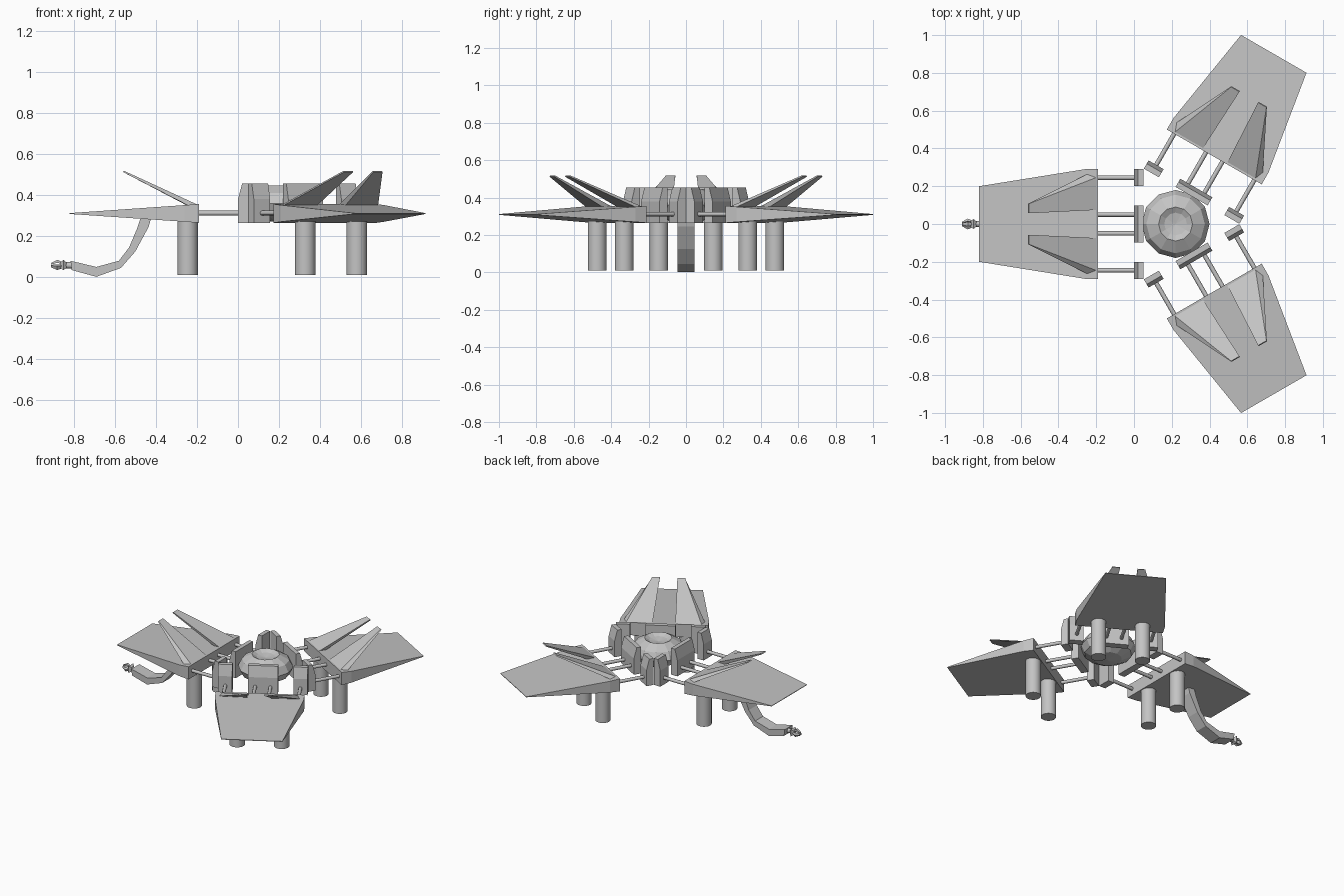
import bpy, bmesh, math
from mathutils import Matrix, Vector

cube = bpy.data.objects.get("Cube")
if cube:
    bpy.data.objects.remove(cube, do_unlink=True)

grey = bpy.data.materials.new("hull grey")
grey.use_nodes = True
grey.diffuse_color = (0.55, 0.55, 0.55, 1)
grey.node_tree.nodes["Principled BSDF"].inputs["Base Color"].default_value = (0.55, 0.55, 0.55, 1)

HUB = Matrix.Translation((0.22, 0, 0))


def finish(name, bm, matrix, smooth=False):
    bmesh.ops.recalc_face_normals(bm, faces=bm.faces)
    mesh = bpy.data.meshes.new(name)
    bm.to_mesh(mesh)
    bm.free()
    mesh.materials.append(grey)
    obj = bpy.data.objects.new(name, mesh)
    bpy.context.scene.collection.objects.link(obj)
    obj.matrix_world = matrix
    if smooth:
        bpy.ops.object.select_all(action='DESELECT')
        obj.select_set(True)
        bpy.context.view_layer.objects.active = obj
        bpy.ops.object.shade_smooth_by_angle(angle=math.radians(50))
    return obj


def loft(name, rings, matrix):
    """Closed solid through a row of rings with equal point counts."""
    bm = bmesh.new()
    rows = [[bm.verts.new(p) for p in ring] for ring in rings]
    n = len(rows[0])
    for a, b in zip(rows, rows[1:]):
        for i in range(n):
            j = (i + 1) % n
            bm.faces.new((a[i], a[j], b[j], b[i]))
    bm.faces.new(rows[0])
    bm.faces.new(rows[-1])
    return finish(name, bm, matrix)


def slab(r, half, low, high):
    return [(r, -half, low), (r, half, low), (r, half, high), (r, -half, high)]


def extrude_side(name, profile, t0, t1, matrix):
    return loft(name, [[(r, t, z) for r, z in profile] for t in (t0, t1)], matrix)


def cylinder(name, start, end, radius, sides, matrix):
    start, end = Vector(start), Vector(end)
    axis = end - start
    bm = bmesh.new()
    bmesh.ops.create_cone(bm, cap_ends=True, segments=sides, radius1=radius,
                          radius2=radius, depth=axis.length)
    turn = axis.to_track_quat('Z', 'Y').to_matrix().to_4x4()
    bm.transform(Matrix.Translation((start + end) / 2) @ turn)
    return finish(name, bm, matrix, smooth=True)


# Faceted hub with a dished top
bm = bmesh.new()
profile = [(0.0, 0.265), (0.09, 0.275), (0.155, 0.31), (0.18, 0.36), (0.155, 0.41),
           (0.09, 0.447), (0.06, 0.43), (0.0, 0.42)]
verts = [bm.verts.new((r, 0, z)) for r, z in profile]
edges = [bm.edges.new(pair) for pair in zip(verts, verts[1:])]
bmesh.ops.spin(bm, geom=verts + edges, cent=(0, 0, 0), axis=(0, 0, 1),
               angle=math.tau, steps=12, use_duplicate=False)
bmesh.ops.remove_doubles(bm, verts=bm.verts, dist=0.0005)
finish("hub", bm, HUB)

# Three identical arms, each built pointing along +x and turned about the hub
block_profile = [(0.17, 0.265), (0.22, 0.265), (0.22, 0.38), (0.2, 0.455), (0.17, 0.455)]
for arm, degrees in (("right", 180), ("back_left", 60), ("front_left", -60)):
    m = HUB @ Matrix.Rotation(math.radians(degrees), 4, 'Z')

    # Wedge wing, thick at the root and sharp at the tip
    loft(arm + "_wing", [slab(0.41, 0.29, 0.265, 0.356), slab(0.48, 0.29, 0.27, 0.351),
                         slab(1.04, 0.2, 0.308, 0.312)], m)

    # Mounting blocks around the hub
    extrude_side(arm + "_middle_block", block_profile, -0.098, 0.098, m)
    for s, side in ((1, "a"), (-1, "b")):
        extrude_side(arm + "_outer_block_" + side, block_profile, s * 0.2, s * 0.292, m)

        # Struts joining wing and blocks
        for t, place in ((0.05, "inner"), (0.245, "outer")):
            cylinder(f"{arm}_{place}_strut_{side}", (0.2, s * t, 0.312),
                     (0.43, s * t, 0.312), 0.012, 8, m)

        # Raked fin
        root = [(0.41, 0.075, 0.35), (0.41, 0.25, 0.35), (0.455, 0.27, 0.345), (0.46, 0.08, 0.345)]
        tip = [(0.775, 0.057, 0.518), (0.775, 0.108, 0.518), (0.78, 0.108, 0.512), (0.78, 0.057, 0.512)]
        loft(arm + "_fin_" + side, [[(r, s * t, z) for r, t, z in ring] for ring in (root, tip)], m)

        # Landing leg
        cylinder(arm + "_leg_" + side, (0.465, s * 0.145, 0.01), (0.465, s * 0.145, 0.3), 0.05, 20, m)

# Curled tail under the right wing: upper and lower edge at each joint
m = HUB @ Matrix.Rotation(math.pi, 4, 'Z')
joints = [((0.69, 0.3), (0.64, 0.3)), ((0.71, 0.24), (0.655, 0.245)),
          ((0.75, 0.145), (0.72, 0.125)), ((0.8, 0.08), (0.79, 0.045)),
          ((0.91, 0.05), (0.91, 0.002)), ((1.035, 0.08), (1.03, 0.035))]
loft("tail", [[(u[0], -0.045, u[1]), (u[0], 0.045, u[1]), (l[0], 0.045, l[1]), (l[0], -0.045, l[1])]
              for u, l in joints], m)

# Claw at the end of the tail
cylinder("claw_neck", (1.02, 0, 0.058), (1.08, 0, 0.058), 0.016, 8, m)
loft("claw_palm", [slab(1.055, 0.014, 0.045, 0.072), slab(1.07, 0.026, 0.034, 0.084),
                   slab(1.085, 0.014, 0.045, 0.072)], m)
for i in range(3):
    turn = Matrix.Translation((0, 0, 0.058)) @ Matrix.Rotation(i * math.tau / 3, 4, 'X')
    loft("claw_finger_" + str(i + 1),
         [slab(1.07, 0.007, 0.004, 0.014), slab(1.1, 0.011, 0.012, 0.027),
          slab(1.13, 0.005, 0.004, 0.011)], m @ turn)
